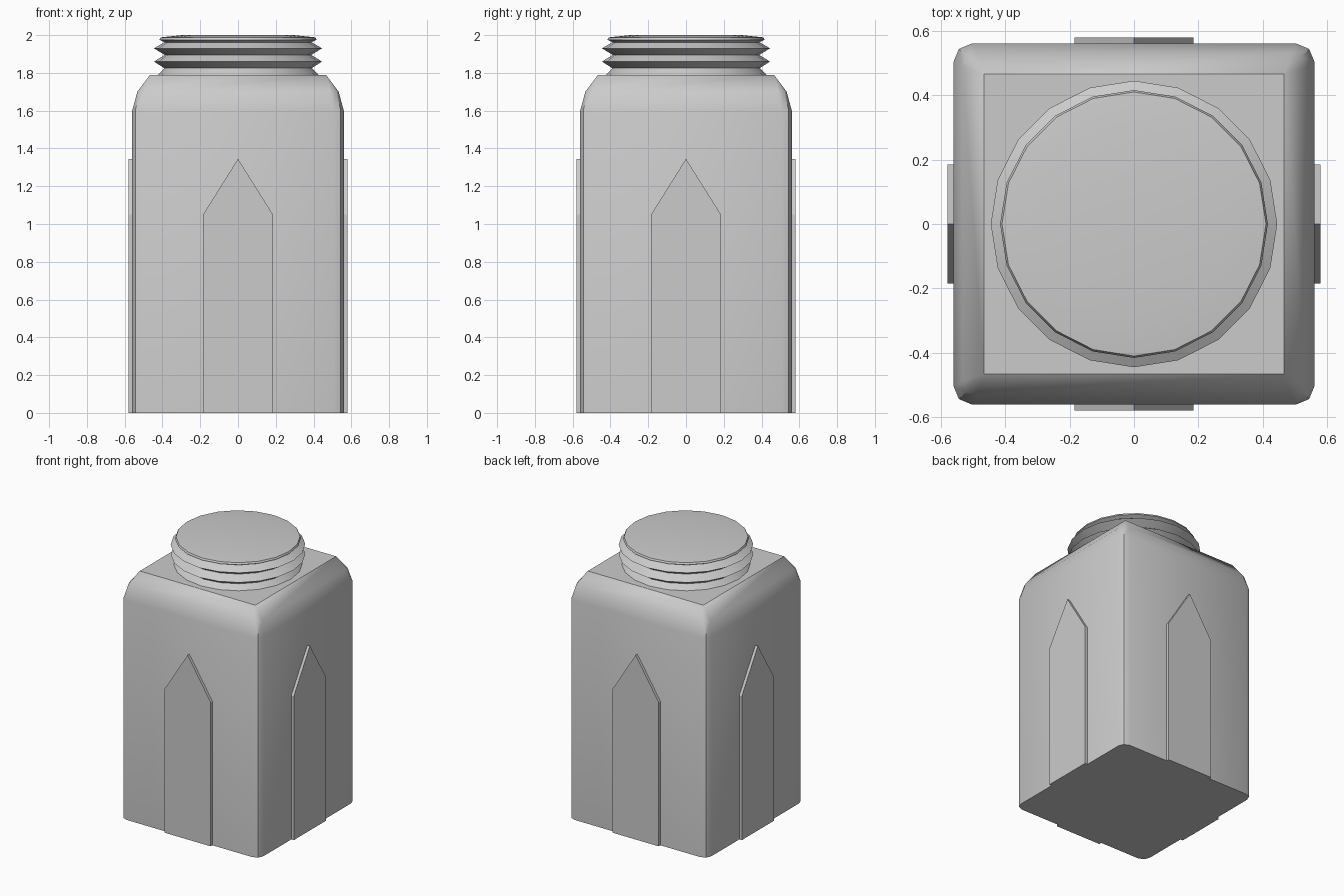
import bpy, bmesh, math
from mathutils import Matrix

if "Cube" in bpy.data.objects:
    bpy.data.objects.remove(bpy.data.objects["Cube"])


def finish(bm, name, angle=None):
    bmesh.ops.recalc_face_normals(bm, faces=bm.faces)
    mesh = bpy.data.meshes.new(name)
    bm.to_mesh(mesh)
    bm.free()
    obj = bpy.data.objects.new(name, mesh)
    bpy.context.collection.objects.link(obj)
    if angle:
        bpy.ops.object.select_all(action='DESELECT')
        obj.select_set(True)
        bpy.context.view_layer.objects.active = obj
        bpy.ops.object.shade_smooth_by_angle(angle=math.radians(angle))
    return obj


def loft(rings, name, angle, cap_bottom=True):
    """Skin a stack of equal-sized point rings and cap the ends."""
    bm = bmesh.new()
    loops = [[bm.verts.new(p) for p in ring] for ring in rings]
    n = len(loops[0])
    for a, b in zip(loops, loops[1:]):
        for i in range(n):
            j = (i + 1) % n
            bm.faces.new((a[i], a[j], b[j], b[i]))
    bm.faces.new(loops[-1])
    if cap_bottom:
        bm.faces.new(loops[0])
    bmesh.ops.remove_doubles(bm, verts=bm.verts, dist=0.0005)
    return finish(bm, name, angle)


def rounded_square(half, radius, z, steps=2):
    points = []
    for k in range(4):
        mid = math.radians(45 + 90 * k)
        cx = math.copysign(half - radius, math.cos(mid))
        cy = math.copysign(half - radius, math.sin(mid))
        for s in range(steps + 1):
            a = math.radians(90 * k + 90 * s / steps)
            points.append((cx + radius * math.cos(a), cy + radius * math.sin(a), z))
    return points


def circle(radius, z, sides=20):
    return [(radius * math.cos(math.tau * i / sides),
             radius * math.sin(math.tau * i / sides), z) for i in range(sides)]


# Square jar body with softened corners and a sloping shoulder
body_profile = [(0.56, 0.055, 0), (0.56, 0.055, 1.6), (0.533, 0.045, 1.70), (0.466, 0, 1.79)]
loft([rounded_square(*p) for p in body_profile], "jar_body", 40)

# Ribbed neck with a shallow domed cap
neck_profile = [(0.43, 1.785), (0.39, 1.825), (0.445, 1.86), (0.388, 1.895), (0.445, 1.93),
                (0.39, 1.962), (0.416, 1.975), (0.41, 1.988), (0.295, 2.0)]
loft([circle(*p) for p in neck_profile], "threaded_neck", 30, cap_bottom=False)

# Pointed raised panel on each of the four sides
outline = [(-0.185, 0), (0.185, 0), (0.185, 1.05), (0, 1.345), (-0.185, 1.05)]
for k, side in enumerate(("front", "right", "back", "left")):
    bm = bmesh.new()
    face = bm.faces.new([bm.verts.new((x, -0.55, z)) for x, z in outline])
    new = bmesh.ops.extrude_face_region(bm, geom=[face], use_keep_orig=True)["geom"]
    bmesh.ops.translate(bm, vec=(0, -0.03, 0),
                        verts=[v for v in new if isinstance(v, bmesh.types.BMVert)])
    bm.transform(Matrix.Rotation(math.radians(90 * k), 4, 'Z'))
    finish(bm, side + "_panel")
